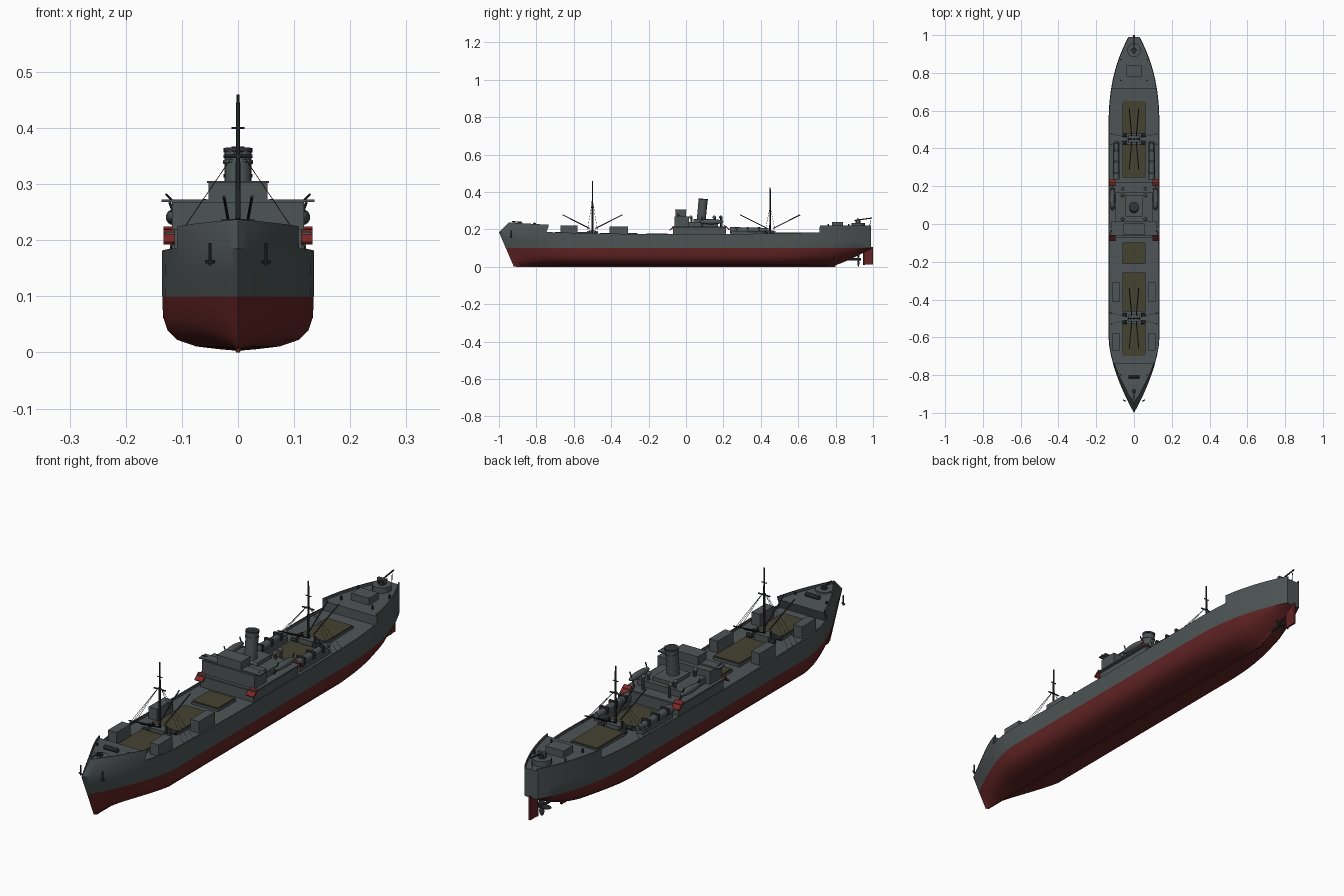
import bpy, bmesh, math
from mathutils import Vector

if "Cube" in bpy.data.objects:
    bpy.data.objects.remove(bpy.data.objects["Cube"], do_unlink=True)


def material(name, r, g, b):
    m = bpy.data.materials.new(name)
    m.use_nodes = True
    m.diffuse_color = (r, g, b, 1)
    m.node_tree.nodes["Principled BSDF"].inputs["Base Color"].default_value = (r, g, b, 1)
    return m


HULL = material("hull grey", 0.075, 0.088, 0.088)
DECK = material("deck grey", 0.078, 0.09, 0.095)
RED = material("bottom red", 0.12, 0.017, 0.017)
OLIVE = material("hatch olive", 0.06, 0.055, 0.03)
DARK = material("dark rigging", 0.03, 0.034, 0.036)
RAFT = material("raft red", 0.2, 0.02, 0.018)


def finish(bm, name, mats, smooth=False):
    bmesh.ops.recalc_face_normals(bm, faces=bm.faces)
    me = bpy.data.meshes.new(name)
    bm.to_mesh(me)
    bm.free()
    ob = bpy.data.objects.new(name, me)
    bpy.context.collection.objects.link(ob)
    for m in mats:
        me.materials.append(m)
    if smooth:
        bpy.ops.object.select_all(action='DESELECT')
        ob.select_set(True)
        bpy.context.view_layer.objects.active = ob
        bpy.ops.object.shade_smooth_by_angle(angle=math.radians(35))
    return ob


def box(name, cx, hx, y0, y1, z0, z1, mat, tilt=0):
    bm = bmesh.new()
    bmesh.ops.create_cube(bm, size=1)
    for v in bm.verts:
        v.co = Vector((v.co.x * 2 * hx, v.co.y * (y1 - y0), v.co.z * (z1 - z0)))
    ob = finish(bm, name, [mat])
    ob.location = (cx, (y0 + y1) / 2, (z0 + z1) / 2)
    ob.rotation_euler.x = tilt
    return ob


def rod(name, a, b, r, mat, r2=None, n=8):
    a, b = Vector(a), Vector(b)
    bm = bmesh.new()
    bmesh.ops.create_cone(bm, cap_ends=True, segments=n, radius1=r,
                          radius2=r if r2 is None else r2, depth=(b - a).length)
    ob = finish(bm, name, [mat], True)
    ob.rotation_euler = (b - a).to_track_quat('Z', 'Y').to_euler()
    ob.location = (a + b) / 2
    return ob


def ball(name, loc, size, mat):
    bm = bmesh.new()
    bmesh.ops.create_uvsphere(bm, u_segments=14, v_segments=8, radius=1)
    ob = finish(bm, name, [mat], True)
    ob.scale, ob.location = size, loc
    return ob


# Hull: lofted sections with raked stem, raised forecastle and poop
def rail(s):
    if s < -0.75:
        return 0.225 + 0.05 * (-0.75 - s)
    return 0.222 if s > 0.715 else 0.174 + 0.012 * (s / 0.75) ** 2


def deck(s):
    return rail(s) - 0.01


def stem(z):
    return -0.92 - 0.08 * z / 0.185 if z < 0.185 else -1 + (z - 0.185)


def hull_point(s, fx, z, h):
    u = max(0, (-0.6 - s) / 0.4)
    v = max(0, (s - 0.5) / 0.49)
    q = v ** 1.5
    w = 0.135 * (1 - u ** (1.25 + 0.4 * min(1, z / 0.18))) * (1 - 0.78 * v ** 2.5)
    w *= fx ** (1 + 3 * q + u) * (1 - 0.6 * q * (1 - h))
    return Vector((w, -0.6 + u * (stem(z) + 0.6) if u else s, z))


def section(s):
    k = 0.003 + 0.093 * max(0, (s - 0.78) / 0.21) ** 1.2
    bilge = [(0, 0), (0.25, .03), (0.55, .08), (0.8, .2), (0.93, .38), (0.99, .62), (1, 1)]
    pts = [hull_point(s, fx, k + fz * (0.1 - k), fz) for fx, fz in bilge]
    top = rail(s)
    pts += [hull_point(s, 1, z, 1) for z in (0.14, min(top, 0.185), top)]
    edge = pts[-1]
    inner = max(0, edge.x - 0.005)
    pts += [Vector((inner, edge.y, top)), Vector((inner, edge.y, deck(s))),
            Vector((0, edge.y, deck(s)))]
    return pts


stations = [-1, -.99, -.97, -.94, -.9, -.85, -.8, -.7502, -.7498, -.7, -.65, -.6, -.4, -.2, 0,
            .2, .4, .5, .56, .62, .67, .7148, .7152, .76, .8, .84, .88, .92, .95, .975, .99]
bm = bmesh.new()
for side in (-1, 1):
    rings = [[bm.verts.new((p.x * side, p.y, p.z)) for p in section(s)] for s in stations]
    for a, b in zip(rings, rings[1:]):
        for i in range(len(a) - 1):
            f = bm.faces.new((a[i], a[i + 1], b[i + 1], b[i]))
            if i >= 9:
                f.material_index = 1
    bm.faces.new(rings[-1])
bmesh.ops.remove_doubles(bm, verts=bm.verts, dist=0.00005)
bmesh.ops.dissolve_degenerate(bm, edges=bm.edges, dist=0.00005)
for f in bm.faces:
    if f.calc_center_median().z < 0.0995:
        f.material_index = 2
finish(bm, "hull", [HULL, DECK, RED], True)
box("keel", 0, 0.004, -0.91, 0.8, 0, 0.008, RED)

# Rudder, shaft and propeller
box("rudder", 0, 0.004, 0.955, 1.0, 0.012, 0.105, RED)
rod("rudder_post", (0, 0.952, 0.01), (0, 0.952, 0.11), 0.005, RED)
rod("propeller_shaft", (0, 0.84, 0.04), (0, 0.935, 0.04), 0.006, DARK)
for i in range(4):
    a = math.pi / 2 * i
    blade = ball("propeller_blade", (0.02 * math.sin(a), 0.922, 0.04 + 0.02 * math.cos(a)),
                 (0.01, 0.003, 0.02), DARK)
    blade.rotation_euler = (0, a, 0.4)

# Cargo hatches
for y0, y1 in ((-.7, -.53), (-.46, -.26), (-.21, -.1), (.25, .42), (.48, .65)):
    z = deck((y0 + y1) / 2)
    box("hatch_coaming", 0, 0.06, y0 - .003, y1 + .003, z - .01, z + .01, DECK)
    box("hatch_cover", 0, 0.057, y0, y1, z, z + .014, OLIVE)

# Masts with winch houses, crosstrees, derricks and shrouds
for y, top in ((-0.5, 0.46), (0.45, 0.425)):
    box("winch_house", 0, 0.03, y - .02, y + .02, 0.155, 0.195, DECK)
    rod("mast", (0, y, 0.16), (0, y, top), 0.0055, DARK, 0.003)
    rod("crosstree", (-.026, y, top - .11), (.026, y, top - .11), 0.003, DARK)
    rod("upper_crosstree", (-.012, y, top - .06), (.012, y, top - .06), 0.002, DARK)
    for sx in (-1, 1):
        rod("derrick_post", (sx * .03, y, 0.16), (sx * .03, y, 0.21), 0.004, DARK)
        for d in (-1, 1):
            rod("derrick", (sx * .012, y + d * .015, 0.205), (sx * .025, y + d * .16, 0.278),
                0.0026, DARK)
            rod("winch", (sx * .05 - .012, y + d * .02, 0.182),
                (sx * .05 + .012, y + d * .02, 0.182), 0.009, DARK)
        for d in (-.03, 0, .03):
            rod("shroud", (sx * .003, y, top - .1), (sx * .128, y + d, 0.175), 0.0007, DARK, n=4)

# Midship deckhouse, bridge and wheelhouse
box("lower_house", 0, 0.118, -0.07, 0.215, 0.15, 0.212, HULL)
box("boat_deck", 0, 0.13, -0.075, 0.22, 0.209, 0.215, DECK)
box("upper_house", 0, 0.098, -0.062, 0.17, 0.21, 0.24, HULL)
box("bridge", 0, 0.118, -0.062, 0.015, 0.215, 0.268, HULL)
box("bridge_wing", 0, 0.136, -0.055, -0.015, 0.268, 0.273, DECK)
box("wheelhouse", 0, 0.053, -0.055, 0.0, 0.27, 0.305, HULL)
box("wheelhouse_roof", 0, 0.055, -0.058, 0.003, 0.302, 0.306, DECK)
box("funnel_casing", 0, 0.045, 0.04, 0.15, 0.235, 0.255, DECK)
rod("funnel", (0, 0.08, 0.235), (0, 0.092, 0.362), 0.024, HULL, n=20)
rod("funnel_band", (0, 0.0895, 0.337), (0, 0.09, 0.342), 0.0265, HULL, n=20)
rod("funnel_cap", (0, 0.0915, 0.357), (0, 0.092, 0.364), 0.026, DARK, n=20)
for sx in (-1, 1):
    for y in (0.03, 0.155, 0.19):
        rod("ventilator", (sx * .06, y, 0.2), (sx * .06, y, 0.265), 0.006, DECK, n=10)
        ball("ventilator_cowl", (sx * .06, y - .004, 0.265), (.009, .009, .009), DECK)
    # Lifeboats on davits
    ball("lifeboat", (sx * .115, 0.135, 0.241), (.014, .065, .014), DECK)
    for y in (0.085, 0.185):
        rod("davit", (sx * .1, y, 0.21), (sx * .122, y, 0.268), 0.0025, DARK)
    # Rafts sloped at both ends of the house
    box("front_raft", sx * .115, .018, -.092, -.058, .203, .209, RAFT, 0.7)
    box("back_raft", sx * .115, .018, .2, .238, .207, .213, RAFT, -0.7)
    # Deck cargo crates
    for y0, y1, z in ((-.67, -.58, .22), (-.41, -.31, .215)):
        box("deck_crate", sx * .094, .019, y0, y1, .16, z, DECK)
    # Stowed boats on the after deck
    box("boat_cradle", sx * .094, .016, .24, .43, .16, .186, DECK)
    rod("stowed_boat", (sx * .094, .235, .196), (sx * .094, .44, .196), .017, DECK, .012, 12)
    for y in (.27, .33, .39):
        box("boat_strap", sx * .094, .018, y - .005, y + .005, .186, .214, DARK)
    # Anchors, bollards and gun positions on the bridge wings
    rod("anchor_shank", (sx * .05, -.935, .155), (sx * .05, -.935, .195), .003, DARK)
    rod("anchor_arms", (sx * .042, -.938, .162), (sx * .058, -.932, .162), .003, DARK)
    for y in (-.8, .76, .87):
        rod("bollard", (sx * .07, y, .2), (sx * .07, y, .228), .004, DARK)
    rod("wing_gun", (sx * .118, -.03, .272), (sx * .128, -.05, .282), .002, DARK)

# Forecastle gun platform and windlass
rod("bow_platform", (0, -.885, .215), (0, -.885, .228), .034, DECK, n=20)
rod("bow_gun_base", (0, -.885, .225), (0, -.885, .238), .012, DARK)
rod("bow_gun", (0, -.88, .238), (0, -.93, .242), .003, DARK)
rod("windlass", (-.03, -.81, .228), (.03, -.81, .228), .009, DARK)

# Poop house and stern gun in its tub
box("poop_house", 0, .04, .78, .84, .205, .24, DECK)
rod("stern_platform", (0, .92, .208), (0, .92, .234), .036, DECK, n=20)
rod("stern_gun_base", (0, .92, .23), (0, .92, .25), .014, DARK)
box("stern_gun_shield", 0, .018, .915, .925, .238, .258, DECK)
rod("stern_gun", (0, .9, .248), (0, .995, .261), .003, DARK)
rod("flagstaff", (0, .982, .21), (0, .986, .25), .0015, DARK)
